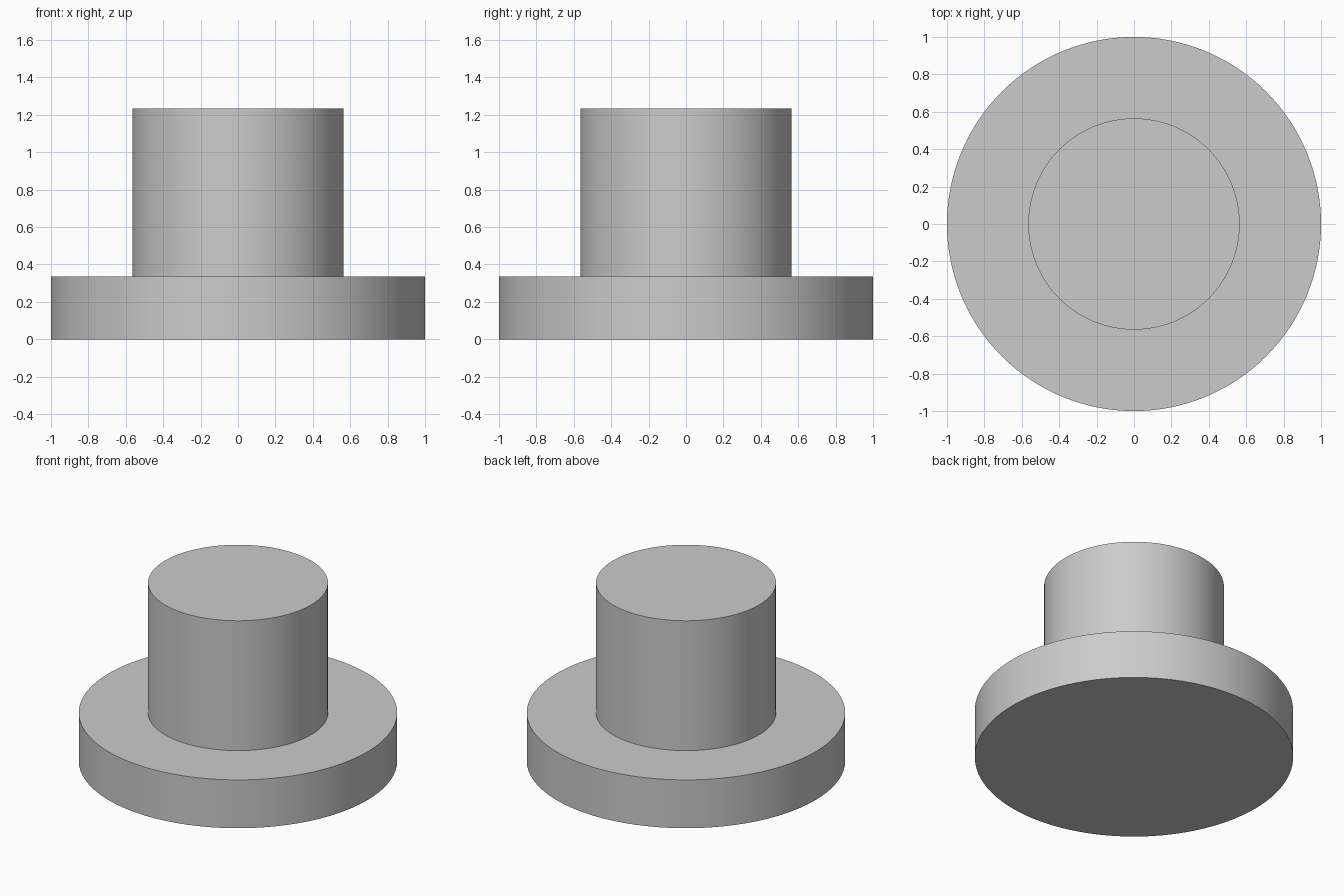
import bpy
import bmesh
import math
from mathutils import Matrix, Vector

if "Cube" in bpy.data.objects:
    bpy.data.objects.remove(bpy.data.objects["Cube"], do_unlink=True)

SEGMENTS = 128
FLANGE_RADIUS, FLANGE_HEIGHT = 1.0, 0.335
POST_RADIUS, TOTAL_HEIGHT = 0.565, 1.235

# Plain grey material
grey = bpy.data.materials.new("plain_grey")
grey.use_nodes = True
colour = (0.6, 0.6, 0.6, 1.0)
grey.diffuse_color = colour
grey.node_tree.nodes["Principled BSDF"].inputs["Base Color"].default_value = colour


def extrude_up(bm, face, height):
    """Raise a cap face and return the new cap."""
    new = bmesh.ops.extrude_face_region(bm, geom=[face])["geom"]
    verts = [g for g in new if isinstance(g, bmesh.types.BMVert)]
    bmesh.ops.translate(bm, verts=verts, vec=Vector((0, 0, height)))
    return next(g for g in new if isinstance(g, bmesh.types.BMFace))


bm = bmesh.new()

# Wide round flange
bmesh.ops.create_circle(bm, cap_ends=True, segments=SEGMENTS, radius=FLANGE_RADIUS)
bm.faces.ensure_lookup_table()
bottom = bm.faces[0]
bottom_copy = bmesh.ops.duplicate(bm, geom=[bottom])["geom"]
cap = next(g for g in bottom_copy if isinstance(g, bmesh.types.BMFace))
cap = extrude_up(bm, cap, FLANGE_HEIGHT)

# Flange shoulder, then the solid post rising from it
new = bmesh.ops.extrude_face_region(bm, geom=[cap])["geom"]
cap = next(g for g in new if isinstance(g, bmesh.types.BMFace))
ratio = POST_RADIUS / FLANGE_RADIUS
bmesh.ops.transform(bm, verts=list(cap.verts), matrix=Matrix.Diagonal((ratio, ratio, 1, 1)))
extrude_up(bm, cap, TOTAL_HEIGHT - FLANGE_HEIGHT)

# Remove caps left inside the solid and close the seam
inner = [f for f in bm.faces if len(f.verts) == SEGMENTS
         and 0.01 < f.calc_center_median().z < TOTAL_HEIGHT - 0.01]
bmesh.ops.delete(bm, geom=inner, context="FACES_ONLY")
base_caps = [f for f in bm.faces if len(f.verts) == SEGMENTS
             and f.calc_center_median().z < 0.01]
bmesh.ops.delete(bm, geom=base_caps[1:], context="FACES_ONLY")
bmesh.ops.remove_doubles(bm, verts=bm.verts, dist=0.0001)
bmesh.ops.recalc_face_normals(bm, faces=bm.faces)

mesh = bpy.data.meshes.new("flanged_post")
bm.to_mesh(mesh)
bm.free()
mesh.materials.append(grey)
post = bpy.data.objects.new("flanged_post", mesh)
bpy.context.collection.objects.link(post)

# Smooth round walls with crisp rims
bpy.ops.object.select_all(action="DESELECT")
post.select_set(True)
bpy.context.view_layer.objects.active = post
bpy.ops.object.shade_smooth_by_angle(angle=math.radians(30))
